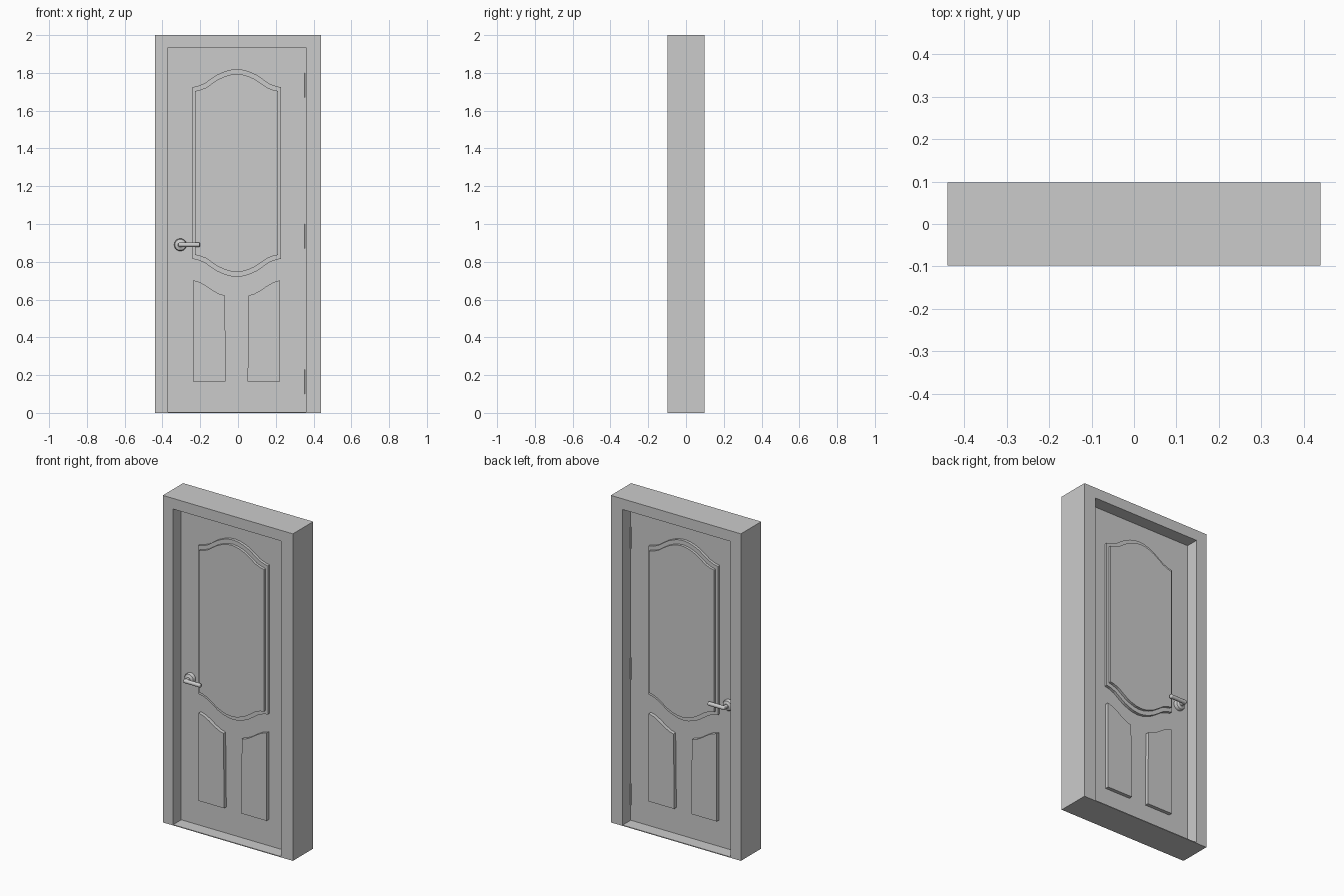
import bpy, bmesh, math
from mathutils import Matrix, Vector

if "Cube" in bpy.data.objects:
    bpy.data.objects.remove(bpy.data.objects["Cube"])

CX = -0.007  # centre line of the door leaf mouldings


def finish(bm, name, smooth=False):
    bmesh.ops.recalc_face_normals(bm, faces=bm.faces)
    me = bpy.data.meshes.new(name)
    bm.to_mesh(me)
    bm.free()
    ob = bpy.data.objects.new(name, me)
    bpy.context.collection.objects.link(ob)
    if smooth:
        bpy.ops.object.select_all(action='DESELECT')
        ob.select_set(True)
        bpy.context.view_layer.objects.active = ob
        bpy.ops.object.shade_smooth_by_angle(angle=math.radians(40))
    return ob


def prism(name, pts, half):
    """Extrude an x-z outline from y=-half to y=+half."""
    bm = bmesh.new()
    f = bm.faces.new([bm.verts.new((x, -half, z)) for x, z in pts])
    r = bmesh.ops.extrude_face_region(bm, geom=[f])
    vs = [v for v in r['geom'] if isinstance(v, bmesh.types.BMVert)]
    bmesh.ops.translate(bm, verts=vs, vec=(0, 2 * half, 0))
    return finish(bm, name)


def rod(name, a, b, r, seg=20):
    """Cylinder from a to b."""
    a, b = Vector(a), Vector(b)
    d = b - a
    m = Matrix.Translation((a + b) / 2) @ d.to_track_quat('Z', 'Y').to_matrix().to_4x4()
    bm = bmesh.new()
    bmesh.ops.create_cone(bm, cap_ends=True, segments=seg, radius1=r, radius2=r,
                          depth=d.length, matrix=m)
    return finish(bm, name, True)


def lathe_y(name, profile, x, z, side, seg=32):
    """Turn a (radius, y) profile around a y axis through x, z."""
    bm = bmesh.new()
    vs = [bm.verts.new((x + r, side * y, z)) for r, y in profile]
    es = [bm.edges.new(p) for p in zip(vs, vs[1:])]
    bmesh.ops.spin(bm, geom=vs + es, cent=(x, 0, z), axis=(0, 1, 0),
                   angle=2 * math.pi, steps=seg)
    bmesh.ops.remove_doubles(bm, verts=bm.verts, dist=1e-5)
    return finish(bm, name, True)


# Door frame, sill and leaf
prism("door_frame", [(-0.44, 0), (-0.44, 2), (0.44, 2), (0.44, 0),
                     (0.36, 0), (0.36, 1.935), (-0.37, 1.935), (-0.37, 0)], 0.098)
prism("sill", [(-0.37, 0), (0.36, 0), (0.36, 0.005), (-0.37, 0.005)], 0.098)
prism("door_leaf", [(-0.37, 0.005), (0.36, 0.005), (0.36, 1.935), (-0.37, 1.935)], 0.02)

# Large arched panel: outer moulding and higher inner field
ARCH = [(1.0, 0), (0.88, 0.006), (0.73, 0.02), (0.58, 0.045), (0.44, 0.067),
        (0.29, 0.083), (0.15, 0.093), (0, 0.097)]


def arched_panel(name, width, top, bottom, rise, half):
    right = [(width * u, rise * h / 0.097) for u, h in ARCH]
    across = right + [(-x, h) for x, h in right[-2::-1]]
    pts = [(CX + x, top + h) for x, h in across]
    pts += [(CX + x, bottom - h) for x, h in reversed(across)]
    prism(name, pts, half)


arched_panel("panel_moulding", 0.235, 1.724, 0.816, 0.096, 0.037)
arched_panel("panel_field", 0.220, 1.704, 0.836, 0.09, 0.053)

# Pair of lower panels, mirrored about the centre line
LOWER = [(0.230, 0.165), (0.230, 0.702), (0.195, 0.692), (0.160, 0.672),
         (0.125, 0.648), (0.092, 0.630), (0.063, 0.622), (0.060, 0.4), (0.058, 0.165)]
for s, n in ((-1, "left"), (1, "right")):
    prism("lower_panel_" + n, [(CX + s * x, z) for x, z in LOWER], 0.042)

# Handles and hinges on both sides of the door
HX, HZ = -0.305, 0.89
for s, n in ((-1, "front"), (1, "back")):
    lathe_y("handle_rose_" + n, [(0, 0.019), (0.033, 0.019), (0.033, 0.033), (0.029, 0.039),
                                 (0.017, 0.041), (0.013, 0.045), (0, 0.045)], HX, HZ, s)
    rod("handle_neck_" + n, (HX, s * 0.03, HZ), (HX, s * 0.074, HZ), 0.011)
    lever = rod("handle_lever_" + n, (HX - 0.010, s * 0.072, HZ), (-0.202, s * 0.072, HZ), 0.012)
    b = lever.modifiers.new("rounded_ends", 'BEVEL')
    b.width, b.segments, b.limit_method = 0.005, 3, 'ANGLE'
    b.angle_limit = math.radians(40)
    for i, z in enumerate((0.165, 0.935, 1.735)):
        rod(f"hinge_{n}_{i + 1}", (0.358, s * 0.021, z - 0.065), (0.358, s * 0.021, z + 0.065),
            0.005, 12)
